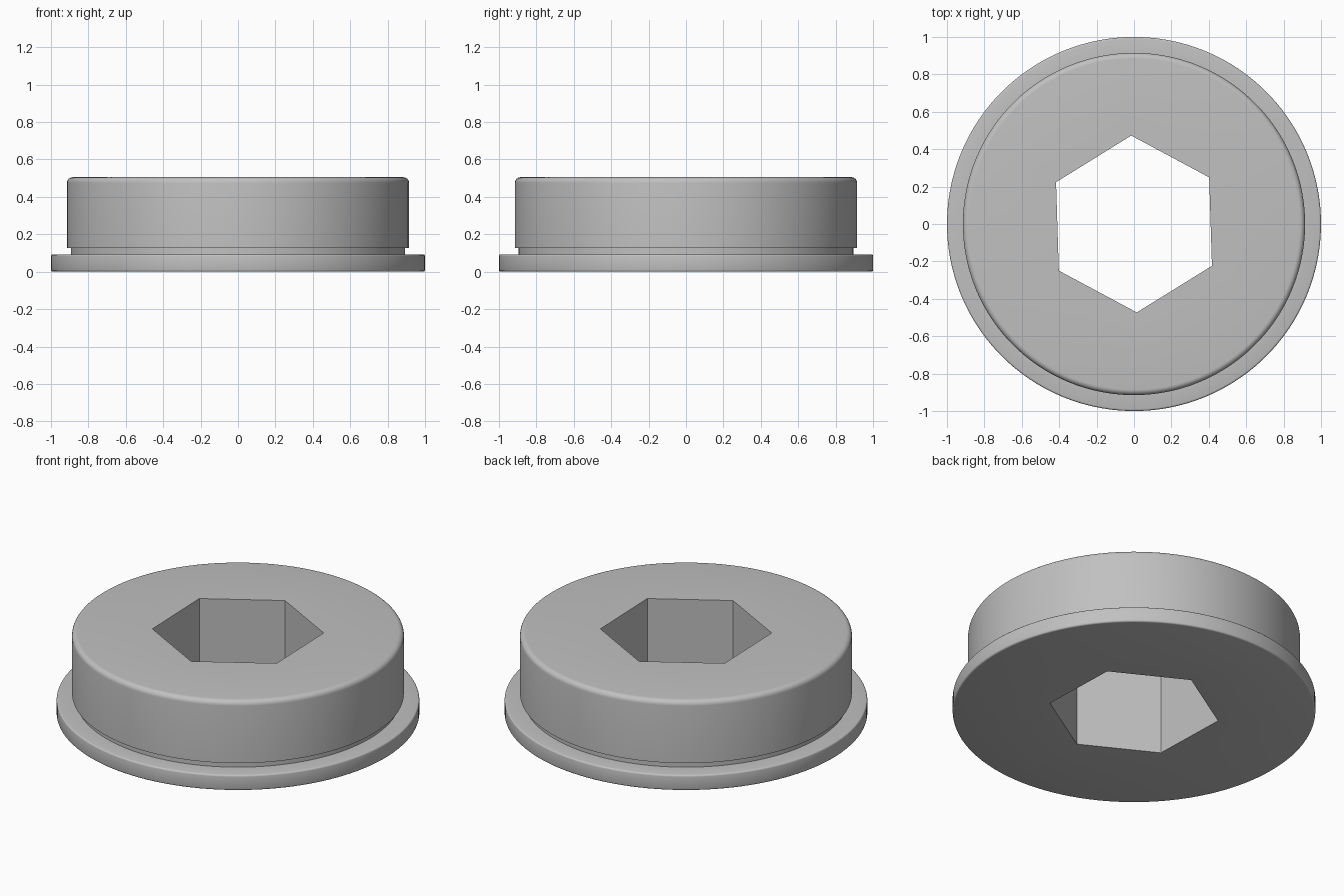
import bpy, bmesh
from math import cos, sin, pi, radians

cube = bpy.data.objects.get("Cube")
if cube:
    bpy.data.objects.remove(cube, do_unlink=True)

SEGMENTS = 120           # multiple of six, so hex corners land on vertices
HEX_RADIUS = 0.473       # centre to corner of the hexagonal hole
TURN = radians(91.8)     # slight twist of the hole
HEIGHT, BODY_R, FILLET = 0.505, 0.915, 0.03


def hex_radius(a):
    """Distance from the centre to the hexagon's side at angle a from a corner."""
    return HEX_RADIUS * cos(pi / 6) / cos(a % (pi / 3) - pi / 6)


def arc(r, z, size, start, end, steps):
    """Rounded corner of the profile, around centre (r, z)."""
    angles = [radians(start + (end - start) * i / steps) for i in range(steps + 1)]
    return [(r + size * cos(t), z + size * sin(t)) for t in angles]


# Outer profile from the underside up: flange, groove, body with rounded rim
profile = (arc(0.99, 0.01, 0.01, -90, 0, 3)
           + arc(0.99, 0.083, 0.01, 0, 90, 3)
           + [(0.894, 0.093), (0.894, 0.127), (BODY_R, 0.127)]
           + arc(BODY_R - FILLET, HEIGHT - FILLET, FILLET, 0, 90, 6))

# Sweep the profile round, closing it along the hexagonal hole
bm = bmesh.new()
columns = []
for i in range(SEGMENTS):
    a = 2 * pi * i / SEGMENTS
    hole = hex_radius(a)
    points = [(hole, 0)] + profile + [(hole, HEIGHT)]
    columns.append([bm.verts.new((r * cos(a + TURN), r * sin(a + TURN), z))
                    for r, z in points])
for i, col in enumerate(columns):
    nxt = columns[(i + 1) % SEGMENTS]
    for j in range(len(col)):
        k = (j + 1) % len(col)
        bm.faces.new((col[j], nxt[j], nxt[k], col[k]))
bmesh.ops.recalc_face_normals(bm, faces=bm.faces)

mesh = bpy.data.meshes.new("flanged_bushing")
bm.to_mesh(mesh)
bm.free()
bushing = bpy.data.objects.new("flanged_bushing", mesh)
bpy.context.collection.objects.link(bushing)

# Plain grey finish
grey = bpy.data.materials.new("plain_grey")
grey.use_nodes = True
colour = (0.53, 0.53, 0.53, 1)
grey.diffuse_color = colour
grey.node_tree.nodes["Principled BSDF"].inputs["Base Color"].default_value = colour
mesh.materials.append(grey)

# Smooth round surfaces, crisp edges
bpy.ops.object.select_all(action='DESELECT')
bushing.select_set(True)
bpy.context.view_layer.objects.active = bushing
bpy.ops.object.shade_smooth_by_angle(angle=radians(35))
